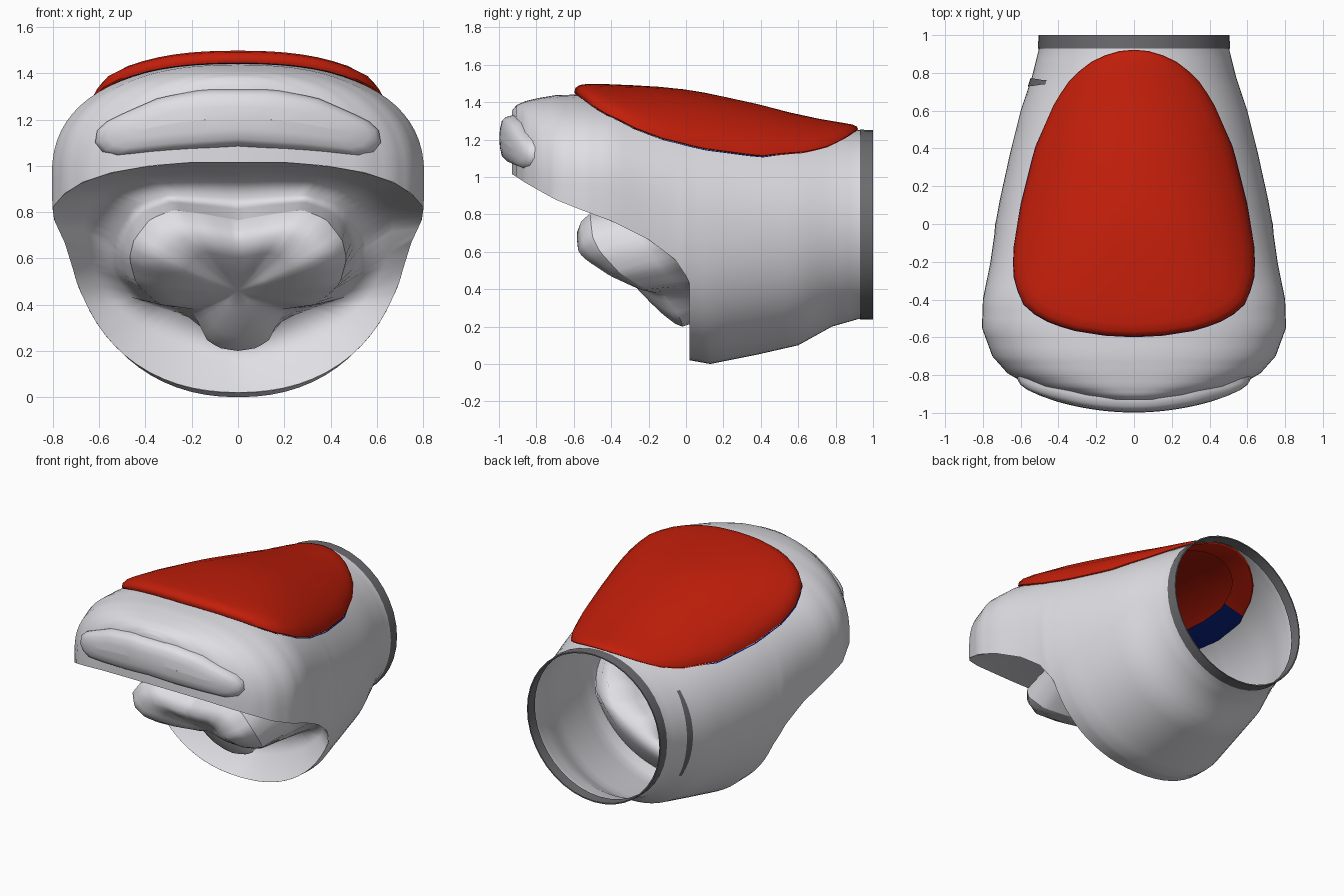
import bpy, bmesh, math
from mathutils import Vector

if "Cube" in bpy.data.objects:
    bpy.data.objects.remove(bpy.data.objects["Cube"])


def material(name, rgb):
    m = bpy.data.materials.new(name)
    m.diffuse_color = (*rgb, 1)
    m.use_nodes = True
    m.node_tree.nodes["Principled BSDF"].inputs["Base Color"].default_value = m.diffuse_color
    return m


WHITE = material("soft white", (0.74, 0.74, 0.78))
RED = material("red", (0.54, 0.013, 0.003))
BLUE = material("dark blue", (0.002, 0.011, 0.15))
GREY = material("dark grey", (0.15, 0.15, 0.16))


def make(name, rows, mat, closed=False, last=False, keep=None, angle=50):
    """Skin rows of equally many points; optionally cap the last row."""
    bm = bmesh.new()
    vs = [[bm.verts.new(p) for p in r] for r in rows]
    n = len(rows[0])
    for a, b in zip(vs, vs[1:]):
        for i in range(n if closed else n - 1):
            j = (i + 1) % n
            quad = (a[i], a[j], b[j], b[i])
            if keep is None or keep(sum((v.co for v in quad), Vector()) / 4):
                bm.faces.new(quad)
    if last:
        bm.faces.new(vs[-1])
    bmesh.ops.remove_doubles(bm, verts=bm.verts, dist=0.0005)
    bmesh.ops.delete(bm, geom=[v for v in bm.verts if not v.link_faces], context='VERTS')
    bmesh.ops.recalc_face_normals(bm, faces=bm.faces)
    me = bpy.data.meshes.new(name)
    bm.to_mesh(me)
    bm.free()
    me.materials.append(mat)
    ob = bpy.data.objects.new(name, me)
    bpy.context.collection.objects.link(ob)
    bpy.ops.object.select_all(action='DESELECT')
    ob.select_set(True)
    bpy.context.view_layer.objects.active = ob
    bpy.ops.object.shade_smooth_by_angle(angle=math.radians(angle))
    return ob


# Shell sections: y, half width, top, widest height, bottom, mouth edge height
SECT = [(1.0, .503, 1.248, .745, .242, 0), (.92, .505, 1.25, .745, .24, 0),
        (.78, .54, 1.265, .74, .20, 0), (.6, .60, 1.29, .73, .10, 0),
        (.38, .655, 1.335, .74, .05, 0), (.13, .71, 1.39, .76, 0, 0),
        (.02, .73, 1.41, .78, .02, 0), (.0, .735, 1.412, .785, .02, .47),
        (-.06, .74, 1.42, .82, 0, .56), (-.2, .76, 1.432, .88, 0, .665),
        (-.4, .80, 1.44, .94, 0, .765), (-.55, .805, 1.442, .95, 0, .82),
        (-.7, .75, 1.437, .95, 0, .88), (-.79, .67, 1.422, .955, 0, .93),
        (-.86, .55, 1.405, .96, 0, .97), (-.905, .38, 1.385, .97, 0, 1.0),
        (-.93, .2, 1.355, .98, 0, 1.015)]


def lerp_table(table, y):
    y = max(table[-1][0], min(table[0][0], y))
    for a, b in zip(table, table[1:]):
        if y >= b[0]:
            t = (a[0] - y) / (a[0] - b[0])
            return [p + (q - p) * t for p, q in zip(a, b)]


def power(y):
    return 1 - 0.04 * max(0, min(1, (0.93 - y) / 0.4)) - 0.13 * max(0, min(1, (0.4 - y) / 0.8))


def shell_point(y, phi, grow=0.0):
    _, w, top, mid, bot, _ = lerp_table(SECT, y)
    e, s, c = power(y), math.sin(phi), math.cos(phi)
    x = math.copysign((w + grow) * abs(s) ** e, s)
    reach = (top - mid if c >= 0 else mid - bot) + grow
    return Vector((x, y, mid + math.copysign(reach * abs(c) ** e, c)))


def top_z(x, y):
    s = min(0.98, abs(x) / lerp_table(SECT, y)[1]) ** (1 / power(y))
    return shell_point(y, math.asin(s)).z


def max_angle(row):
    y, w, top, mid, bot, rim = row
    if rim == 0:
        return math.pi
    if rim < mid:
        return math.pi - math.acos(((mid - rim) / (mid - bot)) ** (1 / power(y)))
    return math.acos(((rim - mid) / (top - mid)) ** (1 / power(y)))


# Egg outline of the top cap: y, half width
EGG = [(.92, 0), (.91, .11), (.86, .22), (.78, .325), (.65, .415), (.4, .525), (.1, .6),
       (-.15, .64), (-.3, .635), (-.42, .59), (-.5, .5), (-.56, .34), (-.59, .15), (-.597, 0)]


def mirrored(half):
    """Close a half loop (first and last points on x = 0)."""
    return half + [Vector((-p[0], *p[1:])) for p in half[-2:0:-1]]


def resample(pts, n):
    pts = [Vector(p) for p in pts]
    d = [0]
    for a, b in zip(pts, pts[1:]):
        d.append(d[-1] + (b - a).length)
    out, k = [], 0
    for i in range(n):
        s = d[-1] * i / (n - 1)
        while k < len(pts) - 2 and s > d[k + 1]:
            k += 1
        out.append(pts[k].lerp(pts[k + 1], (s - d[k]) / max(1e-6, d[k + 1] - d[k])))
    return out


def keep_shell(c):
    """Leave out the roof hole and the faces across the chin opening."""
    y = 0.1 + (c.y - 0.1) / 0.85
    hole = c.z > 1 and -.597 < y < .92 and abs(c.x) < lerp_table(EGG, y)[1] * 0.85
    return not hole and not (0 < c.y < .0199 and c.z < .44)


# Outer shell with the open back, mouth cut and hole in the roof
rows = []
for a, b in zip(SECT, SECT[1:] + [None]):
    steps = 1 if b is None or a[5] == 0 and b[5] else 3
    for k in range(steps):
        r = a if k == 0 else [p + (q - p) * k / steps for p, q in zip(a, b)]
        m = max_angle(r)
        rows.append([shell_point(r[0], max(-m, min(m, math.pi * (i / 36 - 1)))) for i in range(73)])
make("outer_shell", rows, WHITE, last=True, keep=keep_shell)

# Mouth lining, from the mouth edge inward and out again to the inner mask
N = 40
chin = next(r for r in rows if abs(r[0].y - .02) < .001)
rim = [Vector((0, -.93, 1.015))] + [r[-1] for r in reversed(rows) if r[-1].y < .01]
rim = resample(rim + [p for p in chin[36:] if p.z < .46], N)
rim[-1].x = 0
wall = resample([(0, -.2, .86), (.3, -.18, .875), (.45, -.1, .83), (.55, .0, .68), (.55, .06, .55),
                 (.46, .13, .43), (.32, .17, .38), (.16, .19, .33), (0, .19, .27)], N)
mask = resample([(0, -.45, .765), (.14, -.49, .79), (.28, -.51, .81), (.38, -.51, .77), (.45, -.5, .68),
                 (.47, -.46, .6), (.44, -.36, .49), (.34, -.22, .40), (.2, -.12, .38),
                 (.13, -.03, .24), (.07, -.02, .21), (0, -.02, .2)], N)
mid = [r.lerp(w, .5) + Vector((0, .03, .03 * (r.z > .7))) for r, w in zip(rim, wall)]
neck = [w.lerp(m, .5) for w, m in zip(wall, mask)]
make("mouth_lining", [mirrored(l) for l in (rim, mid, wall, neck, mask)],
     WHITE, closed=True, angle=180)

# Inner mask face, bulging forward at the brow and pinched in the middle
hub = Vector((0, -.31, .46))


def face_loop(scale, push):
    return mirrored([hub + (m - hub) * scale +
                     Vector((0, -push * max(.15, min(1, (m.z - .35) / .3)), -.01)) for m in mask])


make("inner_mask", [mirrored(mask), face_loop(.9, .07), face_loop(.72, .13), face_loop(.5, .11),
                    face_loop(.25, .05), mirrored([hub] * N)], WHITE, closed=True, angle=90)

# Pad on the front of the brow
pad = resample([(0, 1.33), (.15, 1.33), (.34, 1.295), (.5, 1.225), (.59, 1.18), (.625, 1.13),
                (.61, 1.07), (.54, 1.04), (.3, 1.065), (0, 1.085)], 24)


def pad_loop(scale, out):
    loop = []
    for p in pad:
        x = p.x * (1 - (1 - scale) * .35)
        c = 1.205 - .28 * x * x
        loop.append(Vector((x, -.90 + .25 * x ** 2 - out * (1 - x * x),
                            c + (p.y - 1.205 + .28 * p.x ** 2) * scale)))
    return mirrored(loop)


make("brow_pad", [pad_loop(.97, -.08), pad_loop(1, .03), pad_loop(.92, .065),
                  pad_loop(.75, .085), pad_loop(.4, .095), pad_loop(0, .098)], WHITE, closed=True, angle=80)

# Cap and lining ring draped on the shell roof
egg = mirrored(resample([(w, y, 0) for y, w in EGG], 30))


def drape(scale, lift):
    loop = []
    for p in egg:
        x, y = p.x * scale, .1 + (p.y - .1) * scale
        thin = 1 - .45 * max(0, min(1, (y - .4) / .4)) if lift > .01 else 1
        loop.append(Vector((x, y, top_z(x, y) + lift * thin)))
    return loop


CAP = [(.985, -.006), (1, .012), (.992, .035), (.96, .05), (.9, .056), (.75, .056),
       (.55, .055), (.35, .055), (.15, .055), (0, .055)]
make("top_cap", [drape(*c) for c in CAP], RED, closed=True)
lining = make("cap_lining", [drape(1.003, .004), drape(.97, -.008), drape(.8, -.012)], BLUE, closed=True)
lining.data.materials.append(RED)
for f in lining.data.polygons:
    f.material_index = int(f.center.y > .45)

# Grey band around the open back
band = [[(r * math.cos(math.tau * i / 40), y, .745 + r * math.sin(math.tau * i / 40)) for i in range(40)]
        for r, y in ((.508, .93), (.508, .932), (.506, 1), (.498, 1), (.496, .93))]
make("back_band", band, GREY, closed=True, angle=30)

# Thin slit mark on the left side, tapered at its ends
mark = []
for i in range(25):
    phi = -math.radians(57 + 63 * i / 24)
    h = .022 * max(.2, math.sin(math.pi * i / 24)) ** .4
    mark.append([shell_point(.75 + s * h, phi, .005) for s in (-1, 1)])
make("side_slit", mark, GREY)
